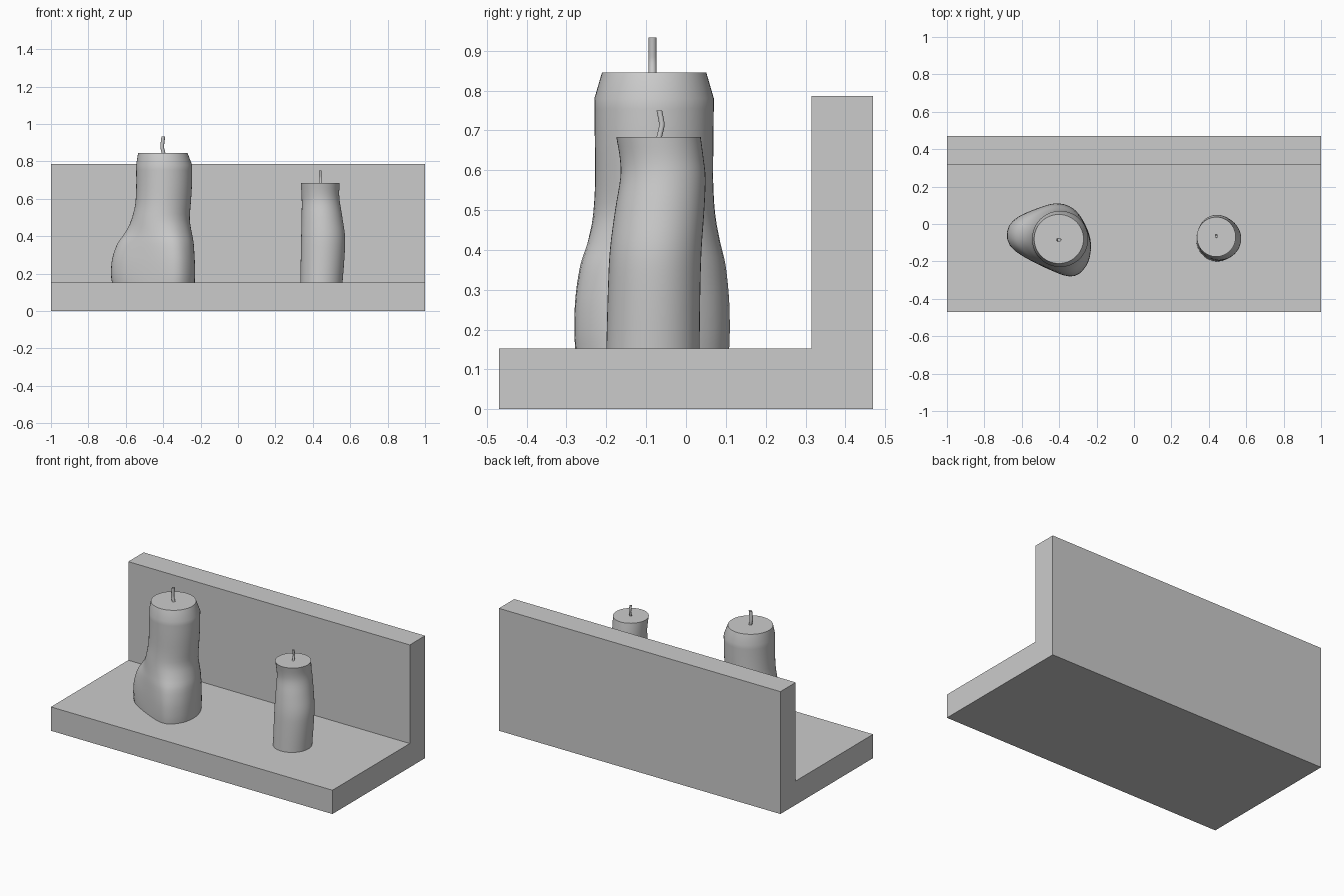
import bpy, bmesh, math
from mathutils import Vector

if "Cube" in bpy.data.objects:
    bpy.data.objects.remove(bpy.data.objects["Cube"])

SHELF_TOP = 0.153
N = 48


def spline(pts, t, closed=False):
    """Catmull-Rom interpolation through tuples, t in 0..1."""
    n = len(pts)
    f = t * (n if closed else n - 1)
    i = int(f) if closed else min(int(f), n - 2)
    u = f - i
    pick = lambda k: Vector(pts[k % n] if closed else pts[max(0, min(n - 1, k))])
    a, b, c, d = (pick(i + k) for k in (-1, 0, 1, 2))
    return 0.5 * (2 * b + (c - a) * u + (2 * a - 5 * b + 4 * c - d) * u * u
                  + (3 * b - a - 3 * c + d) * u ** 3)


def finish(name, bm, smooth=True):
    bmesh.ops.recalc_face_normals(bm, faces=bm.faces)
    me = bpy.data.meshes.new(name)
    bm.to_mesh(me)
    bm.free()
    ob = bpy.data.objects.new(name, me)
    bpy.context.collection.objects.link(ob)
    if smooth:
        bpy.ops.object.select_all(action='DESELECT')
        ob.select_set(True)
        bpy.context.view_layer.objects.active = ob
        bpy.ops.object.shade_smooth_by_angle(angle=math.radians(40))
    return ob


def loft(name, rings):
    bm = bmesh.new()
    loops = [[bm.verts.new(p) for p in r] for r in rings]
    n = len(loops[0])
    for a, b in zip(loops, loops[1:]):
        for i in range(n):
            j = (i + 1) % n
            bm.faces.new((a[i], a[j], b[j], b[i]))
    bm.faces.new(loops[0])
    bm.faces.new(loops[-1])
    return finish(name, bm)


def ellipse(cx, cy, rx, ry, z, n=N):
    return [Vector((cx + rx * math.cos(2 * math.pi * i / n),
                    cy + ry * math.sin(2 * math.pi * i / n), z)) for i in range(n)]


# L-shaped shelf
bm = bmesh.new()
profile = [(-0.47, 0), (0.47, 0), (0.47, 0.786), (0.315, 0.786),
           (0.315, SHELF_TOP), (-0.47, SHELF_TOP)]
face = bm.faces.new([bm.verts.new((-1, y, z)) for y, z in profile])
ext = bmesh.ops.extrude_face_region(bm, geom=[face])
bmesh.ops.translate(bm, vec=(2, 0, 0),
                    verts=[v for v in ext['geom'] if isinstance(v, bmesh.types.BMVert)])
finish("shelf", bm, smooth=False)

# Large candle: melted, lobed foot blending into a round column
foot = [(-0.23, -0.11), (-0.255, -0.015), (-0.315, 0.075), (-0.40, 0.11),
        (-0.50, 0.09), (-0.64, 0.025), (-0.68, -0.06), (-0.635, -0.145),
        (-0.45, -0.245), (-0.325, -0.28), (-0.25, -0.215)]


def foot_point(angle):
    # point of the foot outline in the given direction from the candle axis
    axis = Vector((-0.40, -0.08))
    d = Vector((math.cos(angle), math.sin(angle)))
    samples = (spline(foot, k / 400, True) for k in range(400))
    return max(samples, key=lambda p: (p - axis).normalized().dot(d))


outline = [foot_point(2 * math.pi * i / N) for i in range(N)]
# height, axis x, radius, amount of foot shape
large = [(SHELF_TOP, -0.405, 0.15, 0.96), (0.20, -0.405, 0.15, 1.0),
         (0.28, -0.405, 0.15, 0.95), (0.36, -0.405, 0.153, 0.72),
         (0.42, -0.408, 0.152, 0.36), (0.49, -0.41, 0.15, 0.08),
         (0.58, -0.40, 0.148, 0.0), (0.68, -0.395, 0.149, 0.0),
         (0.78, -0.395, 0.15, 0.0)]
rings = []
for k in range(25):
    z, cx, r, w = spline(large, k / 24)
    w = max(0, w)
    rings.append([p.lerp(Vector((q.x, q.y, z)), w)
                  for p, q in zip(ellipse(cx, -0.08, r, r, z), outline)])
rings.append(ellipse(-0.402, -0.08, 0.132, 0.131, 0.845))
loft("large_candle", rings)

# Small candle: gently wavy column
small = [(0.446, -0.083, 0.113, 0.117, SHELF_TOP), (0.453, -0.08, 0.117, 0.116, 0.30),
         (0.455, -0.076, 0.117, 0.115, 0.40), (0.449, -0.066, 0.109, 0.112, 0.50),
         (0.443, -0.058, 0.102, 0.107, 0.58), (0.44, -0.061, 0.101, 0.105, 0.63),
         (0.44, -0.069, 0.104, 0.106, 0.683)]
loft("small_candle", [ellipse(*spline(small, k / 24)) for k in range(25)])


# Bent wicks
def wick(name, path, r):
    loft(name, [ellipse(p.x, p.y, r, r, p.z, 12)
                for p in (spline(path, k / 10) for k in range(11))])


wick("large_wick", [(-0.397, -0.084, 0.84), (-0.405, -0.084, 0.872),
                    (-0.404, -0.084, 0.895), (-0.399, -0.084, 0.933)], 0.010)
wick("small_wick", [(0.44, -0.068, 0.68), (0.44, -0.061, 0.71),
                    (0.44, -0.062, 0.725), (0.44, -0.067, 0.75)], 0.007)
